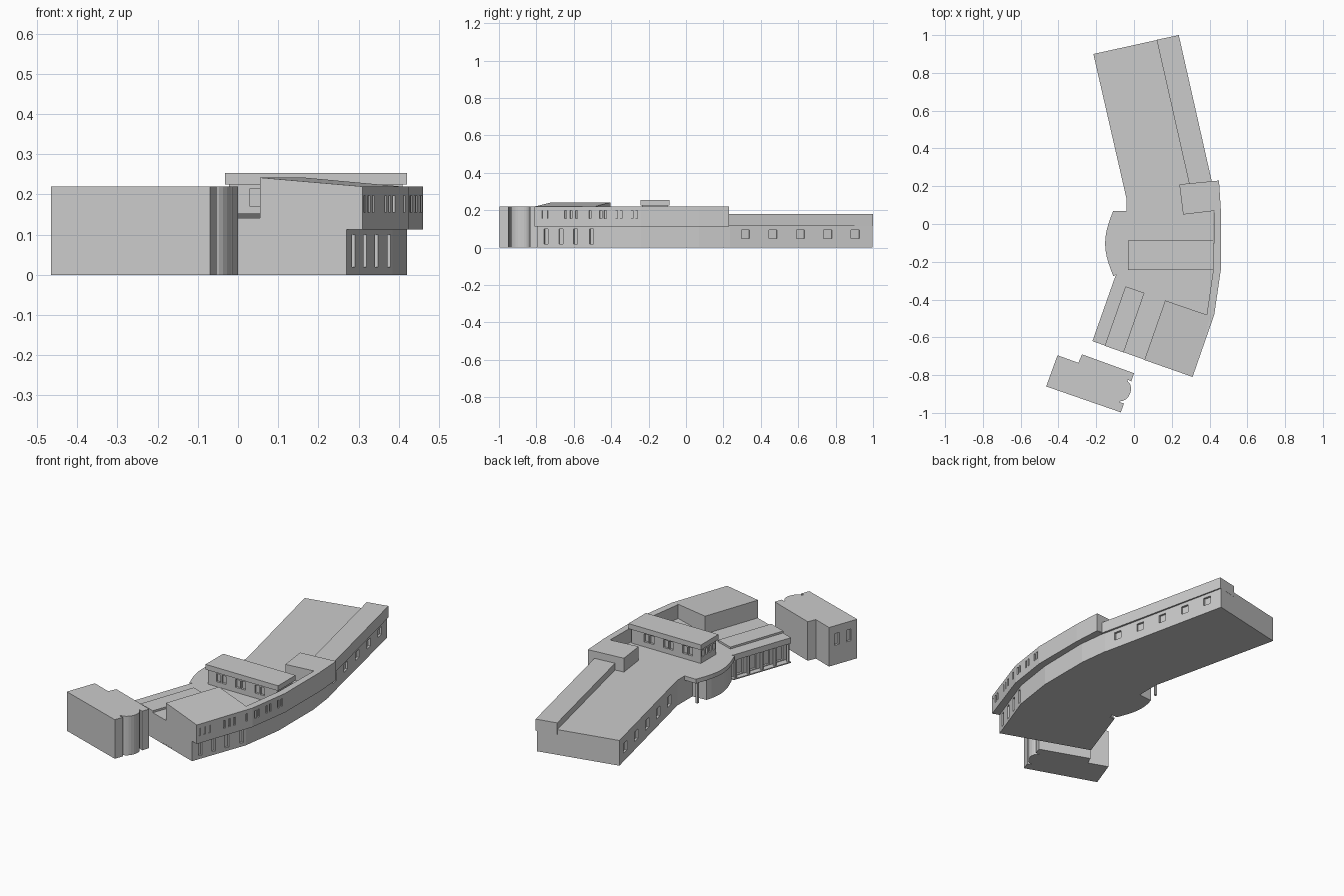
import bpy, bmesh, math
from mathutils import Vector

if "Cube" in bpy.data.objects:
    bpy.data.objects.remove(bpy.data.objects["Cube"])


def prism(name, pts, z0, z1):
    """Vertical solid over a plan outline; z1 may be one height per corner."""
    tops = z1 if isinstance(z1, (list, tuple)) else [z1] * len(pts)
    bm = bmesh.new()
    lo = [bm.verts.new((x, y, z0)) for x, y in pts]
    hi = [bm.verts.new((x, y, z)) for (x, y), z in zip(pts, tops)]
    n = len(pts)
    bm.faces.new(lo)
    bm.faces.new(hi)
    for i in range(n):
        j = (i + 1) % n
        bm.faces.new((lo[i], lo[j], hi[j], hi[i]))
    bmesh.ops.recalc_face_normals(bm, faces=bm.faces)
    me = bpy.data.meshes.new(name)
    bm.to_mesh(me)
    bm.free()
    ob = bpy.data.objects.new(name, me)
    bpy.context.collection.objects.link(ob)
    return ob


def rect(x0, y0, x1, y1):
    return [(x0, y0), (x1, y0), (x1, y1), (x0, y1)]


def recess(ob, holes, depth=0.012):
    """Cut window recesses; each hole is (a, b, t, width, z0, z1) on wall a-b."""
    bm = bmesh.new()
    for a, b, t, w, z0, z1 in holes:
        a, b = Vector(a), Vector(b)
        d = (b - a).normalized() * (w / 2)
        c = a.lerp(b, t)
        n = Vector((-d.y, d.x)).normalized() * depth
        q = [c - d - n, c + d - n, c + d + n, c - d + n]
        lo = [bm.verts.new((p.x, p.y, z0)) for p in q]
        hi = [bm.verts.new((p.x, p.y, z1)) for p in q]
        bm.faces.new(lo[::-1])
        bm.faces.new(hi)
        for i in range(4):
            j = (i + 1) % 4
            bm.faces.new((lo[i], lo[j], hi[j], hi[i]))
    bmesh.ops.recalc_face_normals(bm, faces=bm.faces)
    me = bpy.data.meshes.new("window_cutter")
    bm.to_mesh(me)
    bm.free()
    cut = bpy.data.objects.new("window_cutter", me)
    cut.hide_render = True
    bpy.context.collection.objects.link(cut)
    mod = ob.modifiers.new("windows", 'BOOLEAN')
    mod.object = cut
    mod.operation = 'DIFFERENCE'
    mod.solver = 'EXACT'
    bpy.context.view_layer.objects.active = ob
    bpy.ops.object.modifier_apply(modifier=mod.name)
    bpy.data.objects.remove(cut)


# Shared plan points: ground-floor and upper-floor east curves, south to north
low_east = [(0.27, -0.795), (0.385, -0.48), (0.42, -0.24), (0.42, 0.07), (0.40, 0.235)]
up_east = [(0.31, -0.81), (0.425, -0.48), (0.46, -0.24), (0.46, 0.07), (0.45, 0.23)]

# Ground floor of the curved centre
ground = prism("ground_floor", [(-0.185, -0.632)] + low_east +
               [(-0.04, 0.14), (-0.04, -0.20), (-0.075, -0.29)], 0, 0.115)
recess(ground, [(low_east[0], low_east[1], t, 0.022, 0.02, 0.1)
                for t in (0.15, 0.4, 0.65, 0.92)] +
       [((-0.185, -0.632), (-0.075, -0.29), t, 0.055, 0.01, 0.10)
        for t in (0.14, 0.38, 0.62, 0.86)])
prism("ground_roof", [(-0.22, -0.62)] + low_east +
      [(-0.04, 0.14), (-0.04, -0.20), (-0.10, -0.28)], 0.11, 0.142)
prism("ground_plinth", [(-0.22, -0.62), (0.27, -0.795), (0.3, -0.36), (-0.10, -0.28)], 0, 0.006)

# Posts under the west eaves
for i in range(5):
    p = Vector((-0.205, -0.615)).lerp(Vector((-0.098, -0.30)), i / 4)
    prism("eaves_post", rect(p.x - 0.006, p.y - 0.006, p.x + 0.006, p.y + 0.006), 0, 0.112)

# Low roof monitor on the south-west roof, stepped
prism("roof_monitor", [(-0.155, -0.645), (-0.055, -0.68), (0.055, -0.365), (-0.045, -0.33)],
      0.14, 0.153)

# North wing with a raised strip along its east edge
nw, ne, se, sw = (-0.215, 0.90), (0.23, 0.998), (0.40, 0.225), (-0.04, 0.135)
wing = prism("north_wing", [nw, ne, se, sw], 0, 0.142)
recess(wing, [(ne, se, t, 0.045, 0.05, 0.095) for t in (0.12, 0.31, 0.5, 0.69, 0.88)] +
       [(nw, sw, t, 0.05, 0.045, 0.10) for t in (0.1, 0.29, 0.48, 0.67, 0.86)])
prism("wing_roof_strip", [(0.12, 0.975), (0.237, 1.0), (0.412, 0.225), (0.295, 0.20)],
      0.115, 0.18)

# Overhanging upper floor band
inner = [(0.385, -0.48), (0.42, -0.24), (0.425, 0.07)]
band = prism("upper_band", [(0.27, -0.795)] + up_east + [(0.41, 0.225)] + inner[::-1],
             0.113, 0.22)
holes = []
for k, ts in enumerate([(0.05, 0.14, 0.23, 0.5, 0.59, 0.68, 0.9),
                        (0.1, 0.2, 0.45, 0.55, 0.8, 0.9)]):
    holes += [(up_east[k], up_east[k + 1], t, 0.012, 0.155, 0.198) for t in ts]
recess(band, holes, 0.008)

# South upper block with a roof sloping down to the east
prism("south_block", [(0.055, -0.72), (0.309, -0.809), (0.405, -0.487), (0.165, -0.405)],
      0.14, [0.242, 0.22, 0.22, 0.242])

# North-east upper block
prism("northeast_block", [(0.26, 0.05), (0.43, 0.07), (0.449, 0.23), (0.24, 0.21)],
      0.116, 0.22)

# Raised hall across the centre, with a flared roof slab
hall = prism("raised_hall", rect(-0.022, -0.235, 0.41, -0.10), 0.13, 0.24)
holes = []
for y in (-0.235, -0.10):
    for x in (0.06, 0.18, 0.30):
        for dx in (-0.017, 0.017):
            holes.append(((0, y), (1, y), x + dx, 0.027, 0.17, 0.215))
holes += [((-0.022, -0.235), (-0.022, -0.10), t, 0.018, 0.175, 0.21)
          for t in (0.14, 0.38, 0.62, 0.86)]
recess(hall, holes)
prism("hall_roof", rect(-0.032, -0.243, 0.42, -0.087), 0.225, 0.254)

# Curved entrance canopy, its wall and a post


def arc(off):
    pts = []
    for i in range(11):
        s = i / 10
        pts.append((-0.11 - 0.043 * math.sin(math.pi * s) + off, 0.07 - off - (0.345 - 2 * off) * s))
    return pts


prism("canopy", arc(0) + [(-0.03, -0.25), (-0.03, 0.07)], 0.118, 0.142)
prism("entrance_wall", arc(0.012)[2:] + [(-0.03, -0.25), (-0.03, 0.0)], 0, 0.12)
prism("canopy_post", rect(-0.112, 0.045, -0.1, 0.057), 0, 0.12)

# Detached south-west block with a rounded bay between two slots
u = Vector((0.93, -0.355)).normalized()
v = Vector((-u.y, u.x))
c = Vector((-0.058, -0.883))
bay = [tuple(c + u * (0.04 * math.cos(a)) + v * (0.056 * math.sin(a)))
       for a in [math.radians(-80 + 16 * i) for i in range(11)]]
south = [(-0.465, -0.86), (-0.07, -0.997), (-0.053, -0.95), (-0.078, -0.943)]
north = [(-0.035, -0.824), (-0.014, -0.833), (0.0, -0.79), (-0.275, -0.69),
         (-0.295, -0.735), (-0.405, -0.695)]
tower = prism("detached_block", south + bay + north, 0, 0.22)
recess(tower, [((-0.465, -0.86), (-0.405, -0.695), t, 0.03, 0.11, 0.175) for t in (0.3, 0.72)])
